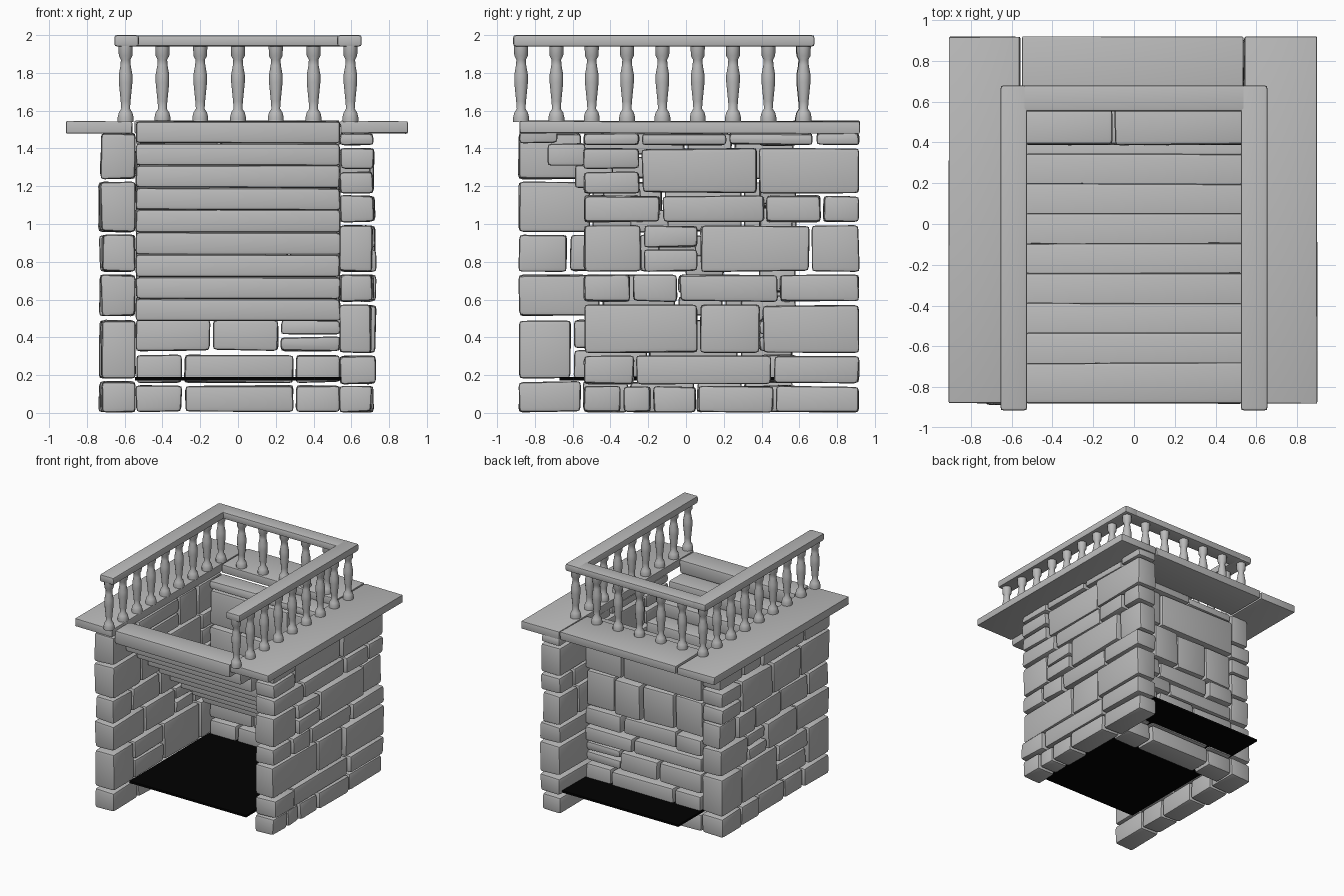
import bpy, bmesh, random
from math import radians
from mathutils import Vector

random.seed(4)
cube = bpy.data.objects.get("Cube")
if cube:
    bpy.data.objects.remove(cube, do_unlink=True)


def material(name, value):
    m = bpy.data.materials.new(name)
    m.use_nodes = True
    m.diffuse_color = (value, value, value, 1)
    m.node_tree.nodes["Principled BSDF"].inputs["Base Color"].default_value = m.diffuse_color
    return m


STONE = material("grey stone", 0.5)
BLACK = material("black floor", 0.0)


def block(bm, lo, hi, bevel=0.02, jitter=0.0):
    """Add one bevelled, slightly uneven box."""
    part = bmesh.new()
    bmesh.ops.create_cube(part, size=1)
    lo, hi = Vector(lo), Vector(hi)
    for v in part.verts:
        v.co = Vector([lo[i] if v.co[i] < 0 else hi[i] for i in range(3)])
        v.co += Vector([random.uniform(-jitter, jitter) for _ in range(3)])
    if bevel:
        bmesh.ops.bevel(part, geom=part.edges[:], offset=bevel, segments=2,
                        profile=0.6, affect='EDGES', clamp_overlap=True)
    temp = bpy.data.meshes.new("temp")
    part.to_mesh(temp)
    part.free()
    bm.from_mesh(temp)
    bpy.data.meshes.remove(temp)


def finish(bm, name, mat=STONE):
    bmesh.ops.recalc_face_normals(bm, faces=bm.faces)
    me = bpy.data.meshes.new(name)
    bm.to_mesh(me)
    bm.free()
    me.materials.append(mat)
    ob = bpy.data.objects.new(name, me)
    bpy.context.collection.objects.link(ob)
    bpy.ops.object.select_all(action='DESELECT')
    ob.select_set(True)
    bpy.context.view_layer.objects.active = ob
    bpy.ops.object.shade_smooth_by_angle(angle=radians(40))
    return ob


def wall(name, axis, start, end, inner, outer, rows):
    """Rows are (bottom, top, breaks, split); split names a stone cut in two by height."""
    bm = bmesh.new()
    gap = 0.008
    for bottom, top, breaks, split in rows:
        ends = [start] + breaks + [end]
        for i, (a, b) in enumerate(zip(ends, ends[1:])):
            a += gap if i else 0
            b -= gap if i < len(breaks) else 0
            mid = (bottom + top) / 2
            levels = [(bottom, mid - gap), (mid + gap, top)] if i == split else [(bottom, top)]
            for z0, z1 in levels:
                out = outer + random.uniform(-0.015, 0.015)
                lo, hi = sorted((inner, out))
                if axis == 'Y':
                    block(bm, (lo, a, z0), (hi, b, z1), 0.022, 0.005)
                else:
                    block(bm, (a, lo, z0), (b, hi, z1), 0.022, 0.005)
    return finish(bm, name)


# Stone walls: the two sides are staggered front to back
wall("left_wall", 'Y', -0.54, 0.915, 0.54, 0.715, [
    (0.005, 0.14, [-0.34, -0.18, 0.06, 0.47], -1),
    (0.155, 0.30, [-0.27, 0.46], -1),
    (0.32, 0.57, [0.07, 0.40], -1),
    (0.59, 0.73, [-0.29, -0.04, 0.49], -1),
    (0.75, 0.99, [-0.23, 0.07, 0.66], 1),
    (1.01, 1.15, [-0.13, 0.42, 0.72], -1),
    (1.165, 1.40, [-0.24, 0.38], 0),
    (1.42, 1.48, [-0.24, 0.22, 0.68], -1)])
wall("right_wall", 'Y', -0.885, 0.565, -0.545, -0.725, [
    (0.005, 0.165, [-0.55, -0.3, 0.05, 0.3], -1),
    (0.185, 0.49, [-0.6, -0.2, 0.28], 1),
    (0.515, 0.73, [-0.45, -0.05, 0.2], 2),
    (0.75, 0.94, [-0.62, -0.25, 0.1, 0.34], -1),
    (0.96, 1.22, [-0.5, -0.12, 0.3], 3),
    (1.24, 1.48, [-0.55, 0.0, 0.25], 1)])
wall("back_wall", 'X', -0.54, 0.54, 0.39, 0.57, [
    (0.005, 0.145, [-0.29, 0.30], -1),
    (0.16, 0.305, [-0.29, 0.30], -1),
    (0.33, 0.49, [-0.14, 0.22], 2),
    (0.505, 0.62, [0.1], -1),
    (0.64, 0.78, [-0.3, 0.2], -1),
    (0.80, 1.09, [-0.28, 0.02, 0.27], -1),
    (1.11, 1.40, [0.195], -1),
    (1.415, 1.48, [-0.1], -1)])

# Stair beams descending from the front to the back wall
bm = bmesh.new()
for i in range(9):
    y, top = -0.88 + 0.1465 * i, 1.545 - 0.118 * i
    depth = 0.2 if i < 8 else 0.12
    block(bm, (-0.54, y, top - 0.116), (0.54, y + depth, top), 0.02, 0.003)
finish(bm, "stair_beams")

# Top slabs
for name, lo, hi in (
        ("left_slab", (0.543, -0.88, 1.48), (0.90, 0.92, 1.545)),
        ("right_slab", (-0.91, -0.88, 1.48), (-0.56, 0.92, 1.545)),
        ("back_slab", (-0.547, 0.56, 1.48), (0.535, 0.92, 1.545))):
    bm = bmesh.new()
    block(bm, lo, hi, 0.008, 0.003)
    finish(bm, name)

# Handrail
for name, lo, hi in (
        ("left_handrail", (0.525, -0.915, 1.94), (0.655, 0.68, 2.0)),
        ("right_handrail", (-0.655, -0.915, 1.94), (-0.525, 0.68, 2.0)),
        ("back_handrail", (-0.64, 0.553, 1.941), (0.64, 0.68, 1.999))):
    bm = bmesh.new()
    block(bm, lo, hi, 0.015)
    finish(bm, name)

# Turned balusters: (radius, height) profile spun round z
PROFILE = [(0, 1.54), (0.042, 1.54), (0.042, 1.565), (0.036, 1.59), (0.023, 1.61),
           (0.026, 1.65), (0.036, 1.75), (0.036, 1.79), (0.027, 1.84), (0.025, 1.87),
           (0.036, 1.89), (0.038, 1.945), (0, 1.945)]


def baluster(bm, x, y):
    sides = 12
    verts = [bm.verts.new((x + r, y, z)) for r, z in PROFILE]
    edges = [bm.edges.new(pair) for pair in zip(verts, verts[1:])]
    bmesh.ops.spin(bm, geom=verts + edges, cent=(x, y, 0), axis=(0, 0, 1),
                   angle=radians(360), steps=sides)


bm = bmesh.new()
for i in range(9):
    for x in (-0.595, 0.595):
        baluster(bm, x, -0.873 + 0.187 * i)
for i in range(1, 6):
    baluster(bm, -0.6 + 0.2 * i, 0.62)
bmesh.ops.remove_doubles(bm, verts=bm.verts, dist=0.0005)
finish(bm, "balusters")

# Dark floor sheet passing under the back wall
bm = bmesh.new()
block(bm, (-0.545, -0.67, 0.172), (0.545, 0.88, 0.19), 0)
finish(bm, "floor_sheet", BLACK)
